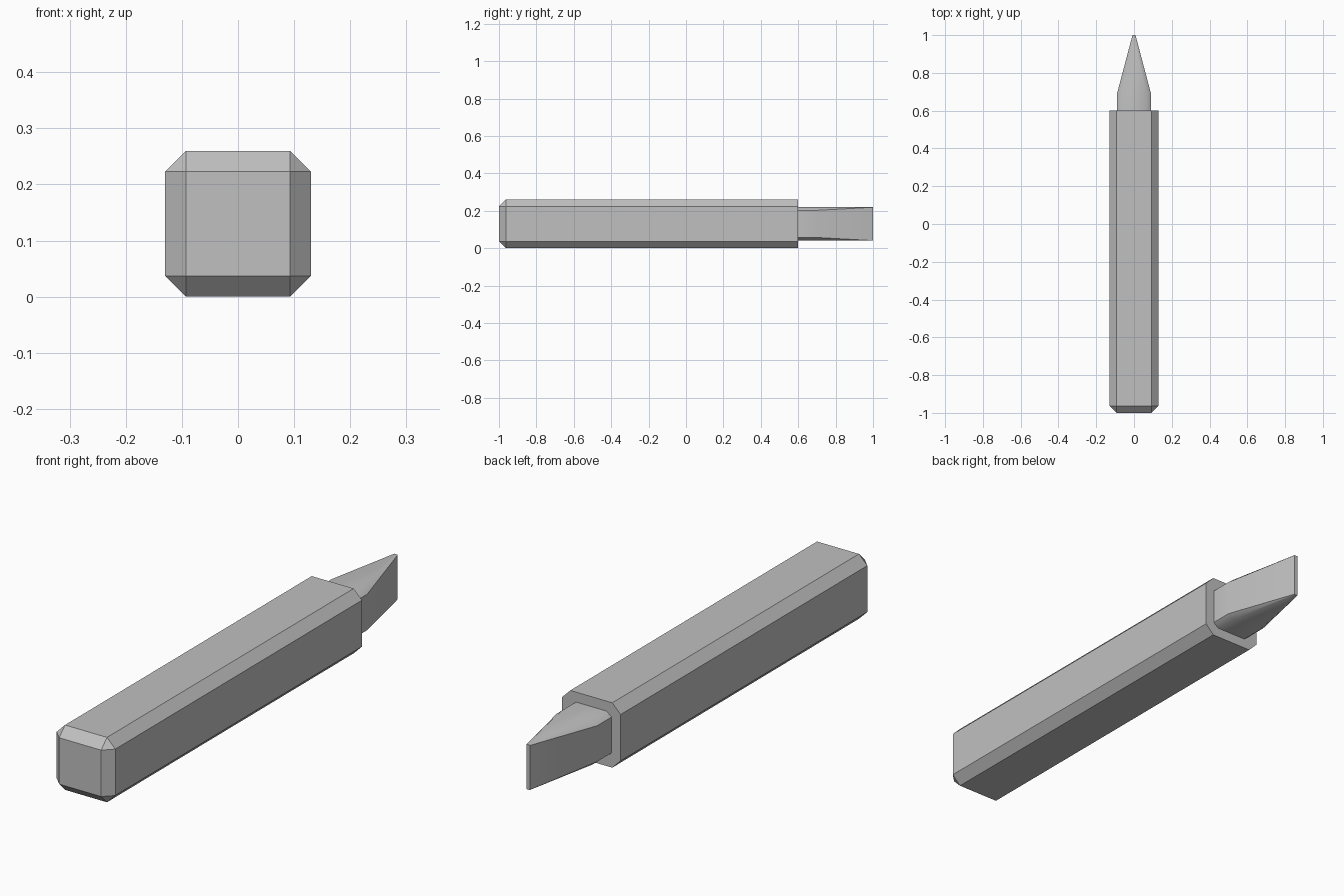
import bpy, bmesh, math

if "Cube" in bpy.data.objects:
    bpy.data.objects.remove(bpy.data.objects["Cube"], do_unlink=True)

MID = 0.13    # height of the tool's axis

grey = bpy.data.materials.new("plain_grey")
grey.use_nodes = True
grey.diffuse_color = (0.53, 0.53, 0.53, 1)
grey.node_tree.nodes["Principled BSDF"].inputs["Base Color"].default_value = grey.diffuse_color


def finish(name, bm):
    bmesh.ops.recalc_face_normals(bm, faces=bm.faces)
    mesh = bpy.data.meshes.new(name)
    bm.to_mesh(mesh)
    bm.free()
    mesh.materials.append(grey)
    obj = bpy.data.objects.new(name, mesh)
    bpy.context.collection.objects.link(obj)
    return obj


def section(bm, y, half_x, half_z, cut_x, cut_z):
    """Rectangle with cut corners, standing across the long axis."""
    points = []
    for sx, sz in ((1, 1), (-1, 1), (-1, -1), (1, -1)):
        side = (sx * half_x, sz * (half_z - cut_z))
        flat = (sx * (half_x - cut_x), sz * half_z)
        points += [side, flat] if sx == sz else [flat, side]
    return [bm.verts.new((x, y, MID + z)) for x, z in points]


# Handle: long square bar, chamfered everywhere except round the blade end
bm = bmesh.new()
bmesh.ops.create_cube(bm, size=1)
for v in bm.verts:
    v.co = (v.co.x * 0.26, -0.2 + v.co.y * 1.6, MID + v.co.z * 0.26)
edges = [e for e in bm.edges if min(v.co.y for v in e.verts) < 0]
bmesh.ops.bevel(bm, geom=edges, offset=0.037, offset_type='OFFSET',
                segments=1, profile=0.5, affect='EDGES')
finish("handle", bm)

# Blade: cut-cornered block tapering to a thin upright edge
bm = bmesh.new()
rings = [section(bm, 0.6, 0.09, 0.09, 0.022, 0.018),
         section(bm, 0.69, 0.09, 0.09, 0.022, 0.018),
         section(bm, 1.0, 0.008, 0.09, 0.001, 0.001)]
for a, b in zip(rings, rings[1:]):
    for i in range(len(a)):
        j = (i + 1) % len(a)
        bm.faces.new((a[i], a[j], b[j], b[i]))
bm.faces.new(rings[0])
bm.faces.new(rings[-1])
blade = finish("blade", bm)

# Soften the blade's shallow edges only
bpy.ops.object.select_all(action='DESELECT')
blade.select_set(True)
bpy.context.view_layer.objects.active = blade
bpy.ops.object.shade_smooth_by_angle(angle=math.radians(45))
